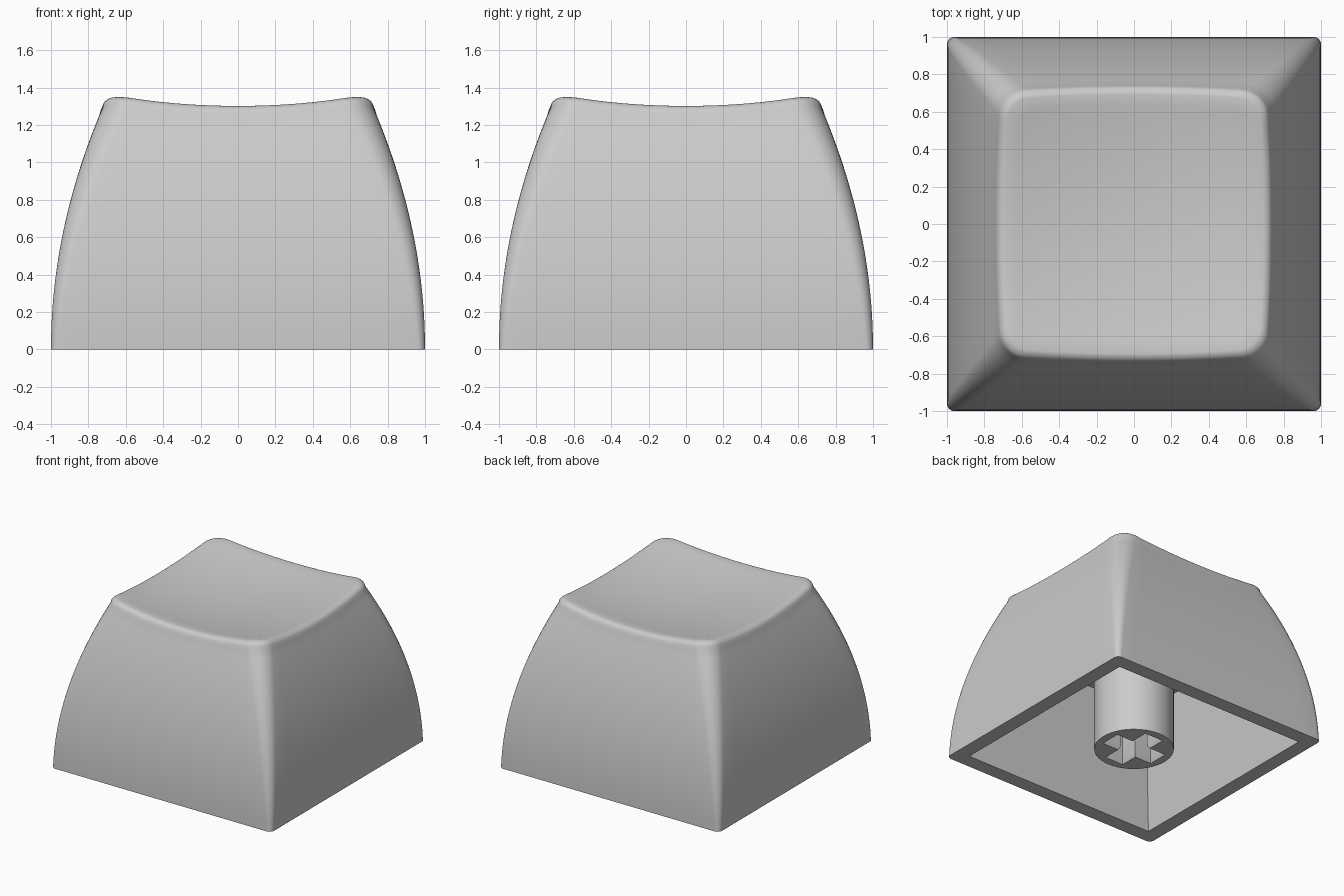
import bpy, bmesh, math
from mathutils import Vector

cube = bpy.data.objects.get("Cube")
if cube:
    bpy.data.objects.remove(cube)

grey = bpy.data.materials.new("grey plastic")
grey.use_nodes = True
COLOUR = (0.6, 0.6, 0.6, 1)
grey.diffuse_color = COLOUR
grey.node_tree.nodes["Principled BSDF"].inputs["Base Color"].default_value = COLOUR

ARC, EDGE = 8, 14          # segments per rounded corner and per straight side
FILLET = 0.05


def rounded_point(i, half, radius):
    """Point i of a rounded square outline."""
    quarter, step = divmod(i, ARC + EDGE)
    start = math.pi / 2 * quarter
    c = half - radius
    if step <= ARC:
        a = math.pi / 2 * step / ARC
        p = Vector((c + radius * math.cos(a), c + radius * math.sin(a)))
    else:
        p = Vector((c - 2 * c * (step - ARC) / EDGE, half))
    turn = (math.cos(start), math.sin(start))
    return p.x * turn[0] - p.y * turn[1], p.x * turn[1] + p.y * turn[0]


COUNT = 4 * (ARC + EDGE)


def dish(x, y):
    return 1.242 + 0.129 * (x * x + y * y)


def side_half(z):
    return 1 - 0.165 * z * z


def side_ring(t):
    """Ring on the bulging wall, t running from the base to the rim."""
    ring = []
    for i in range(COUNT):
        z = t * (dish(*rounded_point(i, 0.68, 0.12)) - FILLET)
        x, y = rounded_point(i, side_half(z), 0.04 + 0.1 * t)
        ring.append((x, y, z))
    return ring


def rim_ring(angle):
    """Ring on the rounded rim between wall and dish."""
    ring = []
    for i in range(COUNT):
        edge = dish(*rounded_point(i, 0.68, 0.12)) - FILLET
        inset = FILLET * (1 - math.cos(angle))
        x, y = rounded_point(i, side_half(edge) - inset, 0.14 - inset * 0.5)
        ring.append((x, y, edge + FILLET * math.sin(angle)))
    return ring


def dish_ring(scale):
    ring = []
    for x, y, z in rim_ring(math.pi / 2):
        x, y = x * scale, y * scale
        ring.append((x, y, dish(x, y)))
    return ring


def loft(bm, rings):
    """Skin a stack of equal rings and return their vertices."""
    loops = [[bm.verts.new(p) for p in ring] for ring in rings]
    for a, b in zip(loops, loops[1:]):
        n = len(a)
        for i in range(n):
            j = (i + 1) % n
            bm.faces.new((a[i], a[j], b[j], b[i]))
    return loops


def fill_between(bm, outer, inner):
    """Flat face with a hole."""
    edges = [bm.edges.get((loop[i - 1], loop[i]))
             for loop in (outer, inner) for i in range(len(loop))]
    bmesh.ops.triangle_fill(bm, edges=edges, use_beauty=True, use_dissolve=False)


def finish(bm, name):
    bmesh.ops.recalc_face_normals(bm, faces=bm.faces)
    mesh = bpy.data.meshes.new(name)
    bm.to_mesh(mesh)
    bm.free()
    mesh.materials.append(grey)
    obj = bpy.data.objects.new(name, mesh)
    bpy.context.collection.objects.link(obj)
    bpy.ops.object.select_all(action='DESELECT')
    obj.select_set(True)
    bpy.context.view_layer.objects.active = obj
    bpy.ops.object.shade_smooth_by_angle(angle=math.radians(30))


def square(half, z):
    return [(half * x, half * y, z) for x, y in ((1, 1), (-1, 1), (-1, -1), (1, -1))]


def cross(length, width, z):
    """Plus-shaped outline."""
    l, w = length / 2, width / 2
    ring = []
    for q in range(4):
        c, s = round(math.cos(q * math.pi / 2)), round(math.sin(q * math.pi / 2))
        for x, y in ((l, -w), (l, w), (w, w)):
            ring.append((x * c - y * s, x * s + y * c, z))
    return ring


# Hollow cap: bulging walls, rounded rim, spherical dish, tapered cavity
bm = bmesh.new()
rings = [side_ring(k / 20) for k in range(21)]
rings += [rim_ring(math.radians(a)) for a in (30, 45, 60, 75, 90)]
rings += [dish_ring(1 - k / 12) for k in range(1, 12)]
outer = loft(bm, rings)
centre = bm.verts.new((0, 0, dish(0, 0)))
last = outer[-1]
for i in range(COUNT):
    bm.faces.new((last[i - 1], last[i], centre))
inner = loft(bm, [square(0.88, 0), square(0.75, 0.95)])
bm.faces.new(inner[-1])
fill_between(bm, outer[0], inner[0])
finish(bm, "cap_shell")

# Mounting stem with a chamfered cross socket
bm = bmesh.new()
SIDES, RADIUS = 48, 0.3
circle = [(RADIUS * math.cos(math.tau * i / SIDES), RADIUS * math.sin(math.tau * i / SIDES))
          for i in range(SIDES)]
tube = loft(bm, [[(x, y, z) for x, y in circle] for z in (0, 0.97)])
bm.faces.new(tube[-1])
socket = loft(bm, [cross(0.47, 0.17, 0), cross(0.44, 0.14, 0.03), cross(0.44, 0.14, 0.45)])
bm.faces.new(socket[-1])
fill_between(bm, tube[0], socket[0])
finish(bm, "stem")
